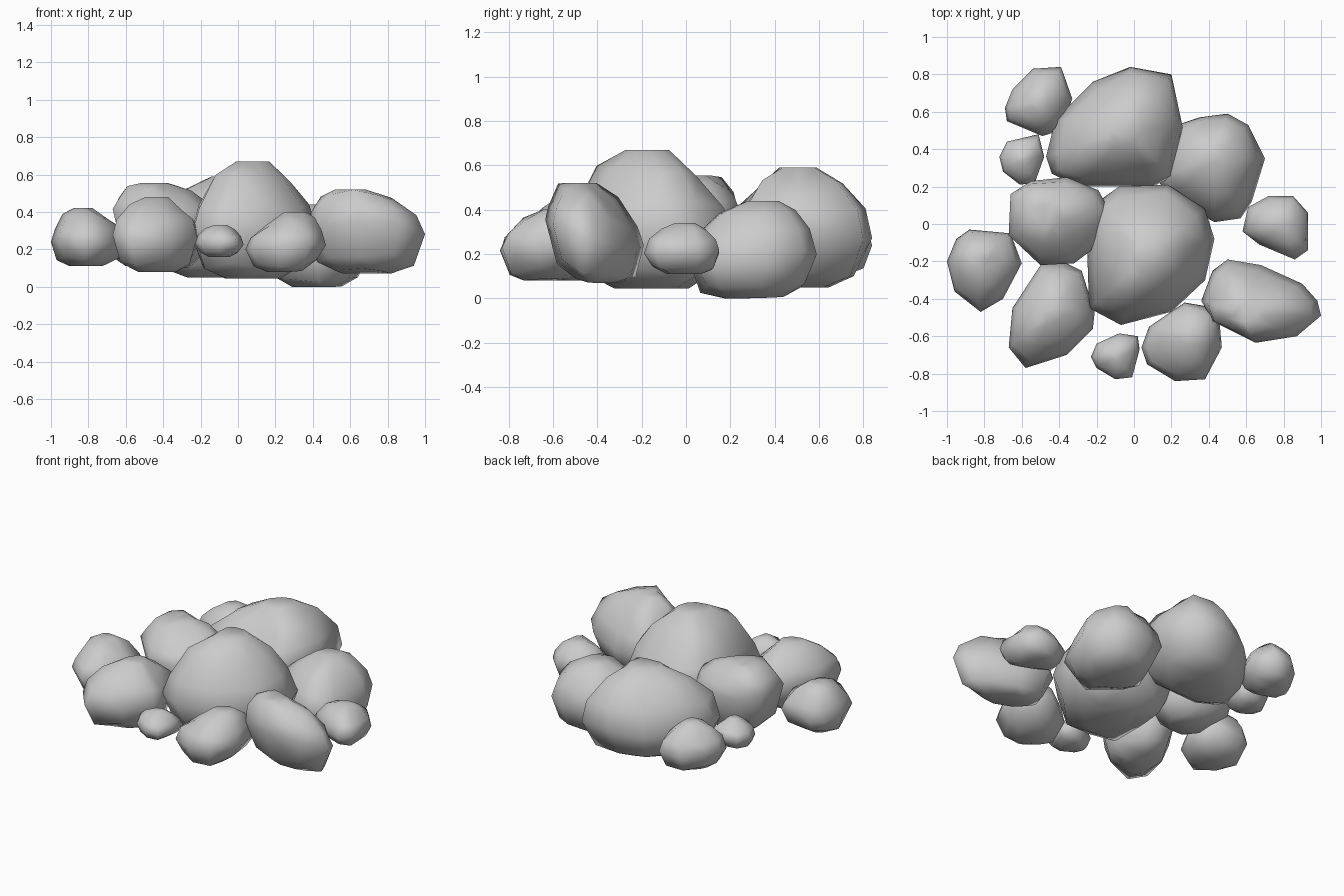
import bpy, bmesh, random
from mathutils import Vector

random.seed(4)

# (fraction of half height, width) rings below and above the widest level
LOWER = [(0.0, 0.45), (0.3, 0.8), (1.0, 1.0)]
UPPER = [(0.4, 0.88), (0.74, 0.6), (1.0, 0.26)]


def rock(name, outline, z0, z1, peak, waist=0.42, tilt=(0, 0)):
    """Boulder from its plan outline, height range, summit and slope."""
    pts = [Vector(p) for p in outline]
    n = len(pts)
    mid = sum(pts, Vector((0, 0))) / n
    peak, tilt = Vector(peak), Vector(tilt)
    zw = z0 + (z1 - z0) * waist
    levels = [(z0 + (zw - z0) * f, s, mid) for f, s in LOWER]
    # upper rings drift towards the summit, staying inside the outline
    levels += [(zw + (z1 - zw) * f, s, peak.lerp(mid, s)) for f, s in UPPER]

    bm = bmesh.new()
    rings = []
    for k, (z, s, c) in enumerate(levels):
        inner = 0 < k < len(levels) - 1
        ring = []
        for p in pts:
            w = s * (random.uniform(0.96, 1.04) if s < 0.95 else 1)
            q = c + (p - mid) * w
            h = z + tilt.dot(q - mid)
            if inner:
                h += random.uniform(-0.05, 0.05) * (z1 - z0)
            ring.append(bm.verts.new((q.x, q.y, min(max(h, z0), z1))))
        rings.append(ring)
    for a, b in zip(rings, rings[1:]):
        for i in range(n):
            j = (i + 1) % n
            bm.faces.new((a[i], a[j], b[j], b[i]))
    bm.faces.new(rings[0])
    bm.faces.new(rings[-1])
    bmesh.ops.triangulate(bm, faces=bm.faces[:])
    bmesh.ops.recalc_face_normals(bm, faces=bm.faces[:])
    for face in bm.faces:
        face.smooth = True
    me = bpy.data.meshes.new(name)
    bm.to_mesh(me)
    bm.free()
    ob = bpy.data.objects.new(name, me)
    bpy.context.collection.objects.link(ob)
    return ob


# large rocks in the middle and at the back
rock("centre_rock",
     [(-0.25, -0.15), (-0.22, 0.1), (-0.08, 0.2), (0.18, 0.21), (0.38, 0.08), (0.43, -0.08),
      (0.38, -0.3), (0.2, -0.47), (-0.07, -0.54), (-0.24, -0.45)],
     0.045, 0.67, (0.07, -0.18), 0.38)
rock("back_rock",
     [(-0.47, 0.36), (-0.42, 0.56), (-0.22, 0.76), (-0.02, 0.84), (0.2, 0.8), (0.26, 0.52),
      (0.2, 0.25), (0.1, 0.2), (-0.3, 0.2), (-0.44, 0.27)],
     0.05, 0.59, (-0.03, 0.5))
rock("back_right_rock",
     [(0.12, 0.24), (0.23, 0.53), (0.35, 0.57), (0.5, 0.59), (0.61, 0.53), (0.7, 0.35),
      (0.63, 0.12), (0.57, 0.03), (0.43, 0.01), (0.2, 0.14)],
     0.0, 0.44, (0.42, 0.36), 0.42, (0, 0.05))
rock("left_inner_rock",
     [(-0.66, 0.16), (-0.55, 0.23), (-0.36, 0.25), (-0.19, 0.18), (-0.12, 0.05), (-0.16, -0.09),
      (-0.32, -0.21), (-0.5, -0.22), (-0.67, -0.06)],
     0.1, 0.555, (-0.46, 0.06), 0.6, (-0.1, 0.05))

# medium rocks around the edge
rock("left_outer_rock",
     [(-1.0, -0.2), (-0.95, -0.08), (-0.88, -0.03), (-0.66, -0.05), (-0.6, -0.21),
      (-0.7, -0.4), (-0.82, -0.47), (-0.96, -0.36)],
     0.11, 0.42, (-0.84, -0.18))
rock("front_left_rock",
     [(-0.67, -0.66), (-0.65, -0.45), (-0.5, -0.22), (-0.38, -0.2), (-0.28, -0.25),
      (-0.21, -0.47), (-0.22, -0.56), (-0.36, -0.7), (-0.58, -0.77)],
     0.08, 0.48, (-0.43, -0.46), 0.46)
rock("front_right_rock",
     [(0.04, -0.66), (0.08, -0.55), (0.27, -0.42), (0.45, -0.45), (0.47, -0.66),
      (0.38, -0.83), (0.22, -0.84), (0.07, -0.75)],
     0.08, 0.4, (0.32, -0.58), 0.42, (0.08, 0.05))
rock("right_long_rock",
     [(0.36, -0.41), (0.42, -0.25), (0.5, -0.19), (0.68, -0.22), (0.9, -0.32), (0.98, -0.41),
      (1.0, -0.49), (0.87, -0.6), (0.65, -0.635), (0.42, -0.52)],
     0.07, 0.52, (0.57, -0.48), 0.46, (-0.06, -0.25))
rock("back_left_rock",
     [(-0.69, 0.62), (-0.65, 0.72), (-0.54, 0.83), (-0.39, 0.84), (-0.33, 0.67),
      (-0.39, 0.5), (-0.49, 0.47), (-0.68, 0.55)],
     0.11, 0.4, (-0.5, 0.66))

# small stones
rock("right_small_stone",
     [(0.58, -0.04), (0.61, 0.09), (0.72, 0.15), (0.85, 0.15), (0.93, 0.06), (0.93, -0.14),
      (0.86, -0.19), (0.67, -0.11)],
     0.11, 0.34, (0.79, 0.0))
rock("left_small_stone",
     [(-0.72, 0.36), (-0.68, 0.44), (-0.51, 0.48), (-0.48, 0.36), (-0.53, 0.22),
      (-0.61, 0.21), (-0.7, 0.28)],
     0.15, 0.33, (-0.59, 0.35))
rock("front_small_stone",
     [(-0.23, -0.71), (-0.2, -0.64), (-0.08, -0.585), (0.02, -0.6), (0.03, -0.67),
      (-0.01, -0.82), (-0.1, -0.83), (-0.2, -0.77)],
     0.16, 0.33, (-0.09, -0.7))
